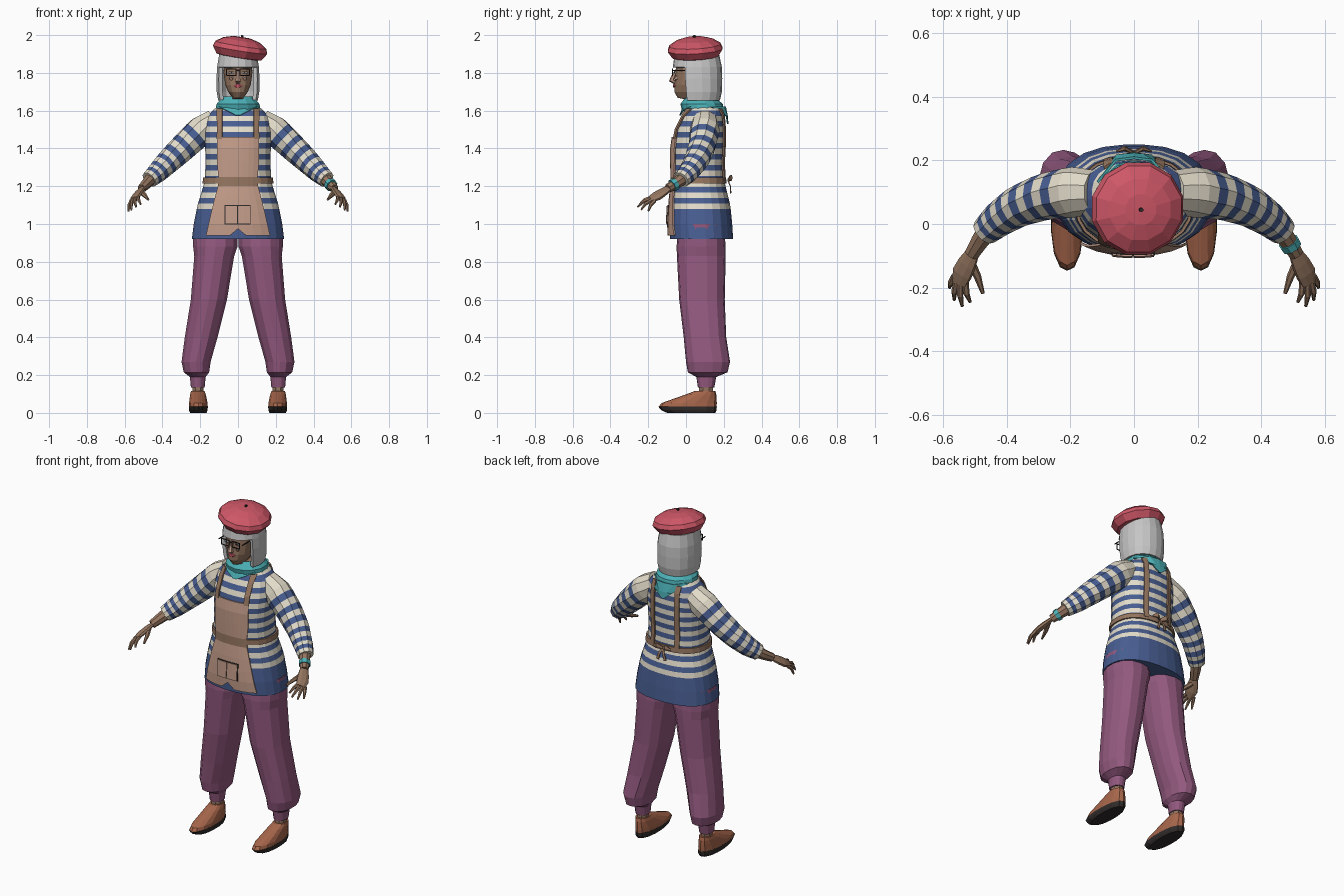
import bpy, bmesh, math
from mathutils import Vector, Matrix

if "Cube" in bpy.data.objects:
    bpy.data.objects.remove(bpy.data.objects["Cube"])


def material(name, code):
    rgb = [int(code[i:i + 2], 16) / 255 for i in (0, 2, 4)]
    col = [c / 12.92 if c < .04 else ((c + .055) / 1.055) ** 2.4 for c in rgb] + [1]
    m = bpy.data.materials.new(name)
    m.use_nodes = True
    m.diffuse_color = col
    m.node_tree.nodes["Principled BSDF"].inputs["Base Color"].default_value = col
    return m


RED = material("beret red", "CE5767")
GREY = material("hair grey", "C6C6C6")
SKIN = material("skin and strap brown", "957660")
TEAL = material("scarf teal", "4BB0B6")
NAVY = material("navy", "485E92")
CREAM = material("cream", "E4DDCB")
TAN = material("apron tan", "C49D8A")
PURPLE = material("trouser purple", "93597F")
LEATHER = material("shoe leather", "A7664B")
DARK = material("dark", "302B2A")


def finish(bm, name, mats, thick=0):
    bmesh.ops.recalc_face_normals(bm, faces=bm.faces)
    me = bpy.data.meshes.new(name)
    bm.to_mesh(me)
    bm.free()
    for m in mats:
        me.materials.append(m)
    ob = bpy.data.objects.new(name, me)
    bpy.context.collection.objects.link(ob)
    if thick:
        mod = ob.modifiers.new("thickness", "SOLIDIFY")
        mod.thickness = thick
        mod.offset = 0 if thick < .01 else -1
    return ob


def loft(name, rings, mat, n=12, p=2.0, bands=None, drop=None, caps=True, thick=0, mirror=1):
    """Skin rings of (centre, half axis, half axis); bands gives a slot per segment."""
    bm = bmesh.new()
    rows = []
    for c, u, v in rings:
        row = []
        for i in range(n):
            a = math.tau * (i + .5) / n
            cs, sn = math.cos(a), math.sin(a)
            k = (abs(cs) ** p + abs(sn) ** p) ** (-1 / p)
            q = Vector(c) + Vector(u) * cs * k + Vector(v) * sn * k
            row.append(bm.verts.new((q.x * mirror, q.y, q.z)))
        rows.append(row)
    for j in range(len(rows) - 1):
        for i in range(n):
            k = (i + 1) % n
            f = bm.faces.new((rows[j][i], rows[j][k], rows[j + 1][k], rows[j + 1][i]))
            f.material_index = bands[j] if bands else 0
    if caps:
        for row, b in ((rows[0], 0), (rows[-1], -1)):
            bm.faces.new(row).material_index = bands[b] if bands else 0
    if drop:
        bad = [f for f in bm.faces if drop(f.calc_center_median())]
        bmesh.ops.delete(bm, geom=bad, context="FACES")
    return finish(bm, name, mat if isinstance(mat, list) else [mat], thick)


def flat(table):
    """Level rings from (z, centre x, half width, front y, back y)."""
    return [((x, (a + b) / 2, z), (r, 0, 0), (0, (b - a) / 2, 0)) for z, x, r, a, b in table]


def tube(points, hint=(0, 0, 1), squash=1):
    """Rings square to a path of (x, y, z, radius); squash thins them across the hint."""
    ps = [Vector(q[:3]) for q in points]
    out = []
    for i, q in enumerate(points):
        t = (ps[min(i + 1, len(ps) - 1)] - ps[max(i - 1, 0)]).normalized()
        u = Vector(hint) - t * t.dot(Vector(hint))
        u.normalize()
        out.append((ps[i], u * q[3], t.cross(u) * q[3] * squash))
    return out


def interp(table, z):
    for a, b in zip(table, table[1:]):
        if z <= b[0]:
            break
    t = min(max((z - a[0]) / (b[0] - a[0]), 0), 1)
    return [z] + [p + (q - p) * t for p, q in zip(a[1:], b[1:])]


def box(name, c, s, mat):
    bm = bmesh.new()
    bmesh.ops.create_cube(bm, size=1, matrix=Matrix.LocRotScale(Vector(c), None, Vector(s)))
    return finish(bm, name, [mat])


# Striped tunic
TUNIC = [(.92, 0, .245, -.085, .25), (1.0, 0, .235, -.088, .245), (1.1, 0, .215, -.083, .235),
         (1.22, 0, .178, -.07, .205), (1.32, 0, .172, -.072, .2), (1.42, 0, .175, -.072, .205),
         (1.5, 0, .18, -.055, .205), (1.57, 0, .165, -.022, .2), (1.62, 0, .115, 0, .19),
         (1.66, 0, .06, .03, .14)]
levels = [.92, 1.0] + [1.08 + .029 * i for i in range(21)]
loft("tunic", flat([interp(TUNIC, z) for z in levels]), [NAVY, CREAM], 24, 2.4,
     [0, 0] + [(i + 1) % 2 for i in range(20)])


def surface(x, z, side):
    _, _, r, a, b = interp(TUNIC, z)
    k = max(1 - abs(x / r) ** 2.4, 0) ** (1 / 2.4)
    return (a + b) / 2 + side * (b - a) / 2 * k


def patch(name, zs, span, mat, side=-1, off=.008, cols=8, bands=None, notch=0):
    """Thin cloth lying on the tunic; span(z) gives its left and right limits."""
    bm = bmesh.new()
    rows = []
    for j, z in enumerate(zs):
        x0, x1 = span(z)
        row = []
        for i in range(cols + 1):
            x = x0 + (x1 - x0) * i / cols
            h = z + (notch if j == 0 and abs(x) < .03 else 0)
            row.append(bm.verts.new((x, surface(x, h, side) + side * off, h)))
        rows.append(row)
    for j in range(len(zs) - 1):
        for i in range(cols):
            f = bm.faces.new((rows[j][i], rows[j][i + 1], rows[j + 1][i + 1], rows[j + 1][i]))
            f.material_index = bands[j] if bands else 0
    return finish(bm, name, mat if isinstance(mat, list) else [mat], .008)


# Apron with waistband and pocket
APRON = [(.94, .168), (1.1, .132), (1.22, .1), (1.35, .112), (1.46, .108)]
patch("apron", [.94, 1.0, 1.06, 1.13, 1.2, 1.25, 1.33, 1.4, 1.46],
      lambda z: (-interp(APRON, z)[1], interp(APRON, z)[1]), [TAN, SKIN],
      bands=[0, 0, 0, 0, 1, 0, 0, 0], notch=.035)
patch("pocket_edge", [.998, 1.05, 1.1], lambda z: (-.071, .066), DARK, off=.011, cols=4)
for x0, x1 in ((-.067, -.005), (-.001, .062)):
    patch("pocket", [1.002, 1.05, 1.096], lambda z: (x0, x1), TAN, off=.015, cols=2)

# Belt, shoulder straps and back bow
loft("belt", flat([(z, x, r + .009, a - .007, b + .009) for z, x, r, a, b in
                   [interp(TUNIC, q) for q in (1.215, 1.245)]]), SKIN, 24, 2.4)
for s in (-1, 1):
    patch("front_strap", [1.45, 1.5, 1.54, 1.57, 1.61],
          lambda z: (s * .097 - .014, s * .097 + .014), SKIN, off=.01, cols=2)
    patch("back_strap", [1.23, 1.32, 1.42, 1.5, 1.57, 1.61],
          lambda z: (s * .08 - .014, s * .08 + .014), SKIN, side=1, cols=2)
    loft("bow_loop", tube([(0, .222, 1.23, .008), (s * .03, .238, 1.245, .018),
                           (s * .055, .228, 1.235, .006)], squash=.5), SKIN, 6)
    loft("bow_tail", tube([(0, .222, 1.23, .007), (s * .015, .235, 1.2, .008),
                           (s * .025, .236, 1.165, .01)], (1, 0, 0), .4), SKIN, 6)

# Neck scarf with points
loft("scarf", flat([(1.605, 0, .122, -.022, .2), (1.635, 0, .117, -.03, .195),
                    (1.675, 0, .077, .0, .15)]), TEAL, 14, caps=False, thick=.012)
patch("scarf_front", [1.575, 1.6, 1.62], lambda z: (-(z - 1.57) * 2, (z - 1.57) * 2), TEAL, off=.012, cols=4)
patch("scarf_back", [1.53, 1.57, 1.62], lambda z: (-(z - 1.525) * 1.2, (z - 1.525) * 1.2), TEAL,
      side=1, off=.018, cols=4)

# Sleeves, forearms, hands, legs and shoes
SLEEVE = [(0, .12, .1, 1.545, .068), (1, .195, .1, 1.495, .08), (2, .285, .085, 1.41, .073),
          (3, .365, .055, 1.335, .065), (4, .425, .015, 1.275, .056), (5, .47, -.025, 1.235, .045)]
LEG = [(1.0, .12, .118, -.04, .2), (.88, .12, .119, -.05, .21), (.83, .126, .107, -.048, .21),
       (.6, .154, .097, -.036, .205), (.4, .195, .088, -.012, .213), (.27, .222, .078, 0, .233),
       (.215, .22, .068, .01, .22), (.19, .213, .042, .055, .16), (.135, .213, .037, .063, .15)]
FINGERS = [((.565, -.165, 1.123), (.58, -.2, 1.068)), ((.557, -.18, 1.127), (.565, -.238, 1.075)),
           ((.545, -.185, 1.133), (.54, -.258, 1.09)), ((.53, -.185, 1.14), (.515, -.245, 1.105))]
for s, side in ((1, "left"), (-1, "right")):
    path = [interp(SLEEVE, i * 5 / 16)[1:] for i in range(17)]
    loft(side + "_sleeve", tube(path), [NAVY, CREAM], 10,
         bands=[1] * 4 + [i % 2 for i in range(12)], mirror=s)
    loft(side + "_forearm", tube([(.45, -.005, 1.25, .036), (.482, -.05, 1.217, .03),
                                  (.51, -.095, 1.188, .024)]), SKIN, 8, mirror=s)
    loft(side + "_palm", tube([(.505, -.088, 1.192, .023), (.525, -.125, 1.167, .033),
                               (.54, -.155, 1.147, .036), (.55, -.187, 1.13, .027)],
                              (.8, .35, -.5), .45), SKIN, 8, mirror=s)
    for a, b in FINGERS:
        mid = (Vector(a) + Vector(b)) / 2 + Vector((.004, -.004, .006))
        loft(side + "_finger", tube([(*a, .011), (*mid, .0095), (*b, .005)]), SKIN, 6, mirror=s)
    loft(side + "_thumb", tube([(.515, -.115, 1.17, .014), (.492, -.165, 1.15, .012),
                                (.475, -.218, 1.13, .006)]), SKIN, 6, mirror=s)
    loft(side + "_trouser_leg", flat(LEG), PURPLE, 14, 2.3, mirror=s)
    loft(side + "_ankle", flat([(.08, .212, .03, .065, .145), (.15, .212, .033, .067, .145)]),
         SKIN, 8, mirror=s)
    loft(side + "_sole", flat([(0, .21, .044, -.1, .155), (.014, .21, .05, -.13, .162),
                               (.033, .21, .051, -.147, .163)]), DARK, 14, 2.3, mirror=s)
    loft(side + "_shoe", flat([(.03, .21, .051, -.146, .162), (.052, .21, .05, -.13, .163),
                               (.075, .211, .046, -.065, .162), (.098, .212, .042, .0, .16),
                               (.117, .213, .036, .05, .155)]), LEATHER, 14, 2.2, mirror=s)
loft("bracelet", tube([(.486, -.056, 1.213, .035), (.497, -.074, 1.202, .033)]), TEAL, 8)

# Head and face
loft("head", flat([(1.6, 0, .05, .01, .11), (1.66, 0, .045, -.005, .11), (1.668, 0, .03, -.045, .1),
                   (1.7, 0, .053, -.063, .11), (1.735, 0, .068, -.062, .12), (1.8, 0, .077, -.056, .13),
                   (1.87, 0, .072, -.05, .13)]), SKIN, 16, 2.2)
loft("nose", tube([(0, -.05, 1.815, .007), (0, -.066, 1.785, .01), (0, -.076, 1.76, .015),
                   (0, -.058, 1.75, .011)], (1, 0, 0)), TAN, 6)
loft("lips", flat([(1.722, 0, .012, -.068, -.05), (1.731, 0, .025, -.069, -.05),
                   (1.74, 0, .01, -.068, -.05)]), RED, 8)
box("glasses_bridge", (0, -.073, 1.812), (.02, .004, .005), DARK)
for s in (-1, 1):
    loft("cheek", tube([(s * .036, -.045, 1.775, .012), (s * .036, -.06, 1.768, .009)], (1, 0, 0)), TAN, 6)
    box("eye", (s * .034, -.057, 1.803), (.026, .008, .01), GREY)
    box("pupil", (s * .034, -.062, 1.803), (.009, .004, .01), DARK)
    for dz in (-.017, .017):
        box("glasses_rim", (s * .035, -.072, 1.803 + dz), (.054, .004, .005), DARK)
    for dx in (.01, .06):
        box("glasses_rim", (s * dx, -.072, 1.803), (.005, .004, .036), DARK)
    box("glasses_arm", (s * .078, -.03, 1.812), (.004, .085, .005), DARK)

# Bobbed hair with fringe
loft("hair", flat([(1.655, 0, .106, -.05, .18), (1.7, 0, .114, -.06, .19), (1.77, 0, .115, -.068, .192),
                   (1.83, 0, .112, -.07, .19), (1.9, 0, .1, -.06, .175)]), GREY, 18, 2.2,
     drop=lambda c: (c.z < 1.83 and c.y < -.008) or c.z < 1.656, thick=.02)

# Tilted beret with stalk
beret = loft("beret", flat([(z, 0, r, -r, r) for z, r in
                            ((-.05, .085), (-.042, .125), (-.005, .15), (.02, .14), (.046, .1),
                             (.06, .05), (.062, .005))]), RED, 12)
stalk = loft("beret_stalk", flat([(z, 0, .007, -.007, .007) for z in (.055, .072)]), DARK, 6)
for ob in (beret, stalk):
    ob.location = (.012, .048, 1.928)
    ob.rotation_euler = (math.radians(3), math.radians(9), 0)
